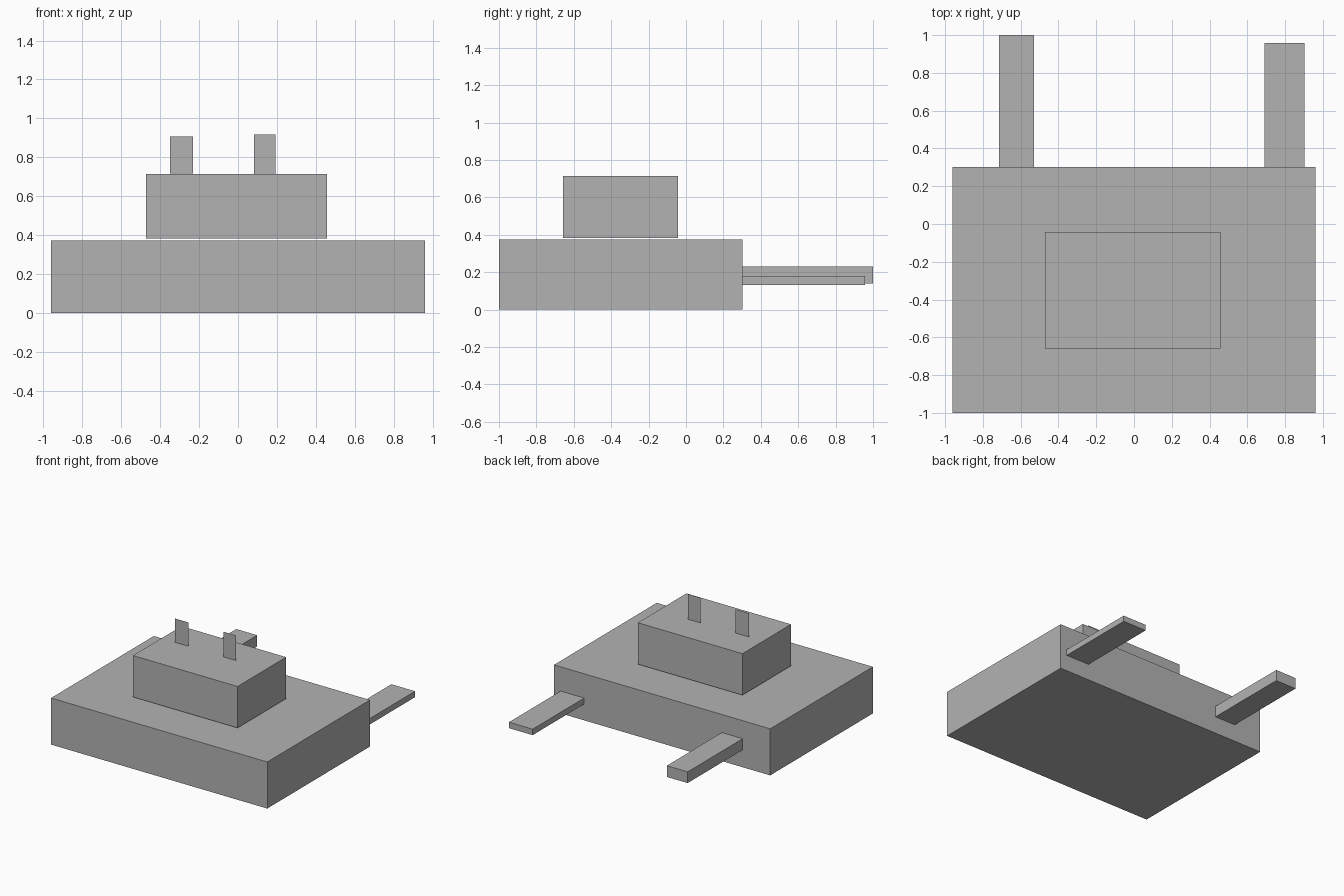
import bpy
import bmesh

default = bpy.data.objects.get("Cube")
if default:
    bpy.data.objects.remove(default, do_unlink=True)

grey = bpy.data.materials.new("plain grey")
grey.use_nodes = True
colour = (0.45, 0.45, 0.45, 1)
grey.diffuse_color = colour
grey.node_tree.nodes["Principled BSDF"].inputs["Base Color"].default_value = colour


def add_object(name, bm):
    mesh = bpy.data.meshes.new(name)
    bm.to_mesh(mesh)
    bm.free()
    mesh.materials.append(grey)
    obj = bpy.data.objects.new(name, mesh)
    bpy.context.collection.objects.link(obj)


def box(name, x, y, z):
    """Box filling the given (low, high) ranges."""
    bm = bmesh.new()
    bmesh.ops.create_cube(bm, size=1)
    for v in bm.verts:
        v.co = [r[0] if c < 0 else r[1] for c, r in zip(v.co, (x, y, z))]
    add_object(name, bm)


def upright_sheet(name, x, y, z):
    """Single flat rectangle facing the front."""
    bm = bmesh.new()
    corners = [(x[0], z[0]), (x[1], z[0]), (x[1], z[1]), (x[0], z[1])]
    bm.faces.new([bm.verts.new((cx, y, cz)) for cx, cz in corners])
    add_object(name, bm)


# Wide base slab and the smaller block hovering just above it
back = 0.303
box("base_slab", (-0.96, 0.96), (-1, back), (0, 0.374))
box("upper_block", (-0.472, 0.457), (-0.658, -0.042), (0.382, 0.715))

# Bars reaching out from the back of the slab
box("right_rear_bar", (-0.715, -0.53), (back, 1), (0.139, 0.229))
box("left_rear_bar", (0.692, 0.902), (back, 0.957), (0.131, 0.179))

# Thin upright tabs on the upper block
upright_sheet("right_tab", (-0.35, -0.23), -0.3, (0.717, 0.908))
upright_sheet("left_tab", (0.083, 0.192), -0.3, (0.715, 0.917))
